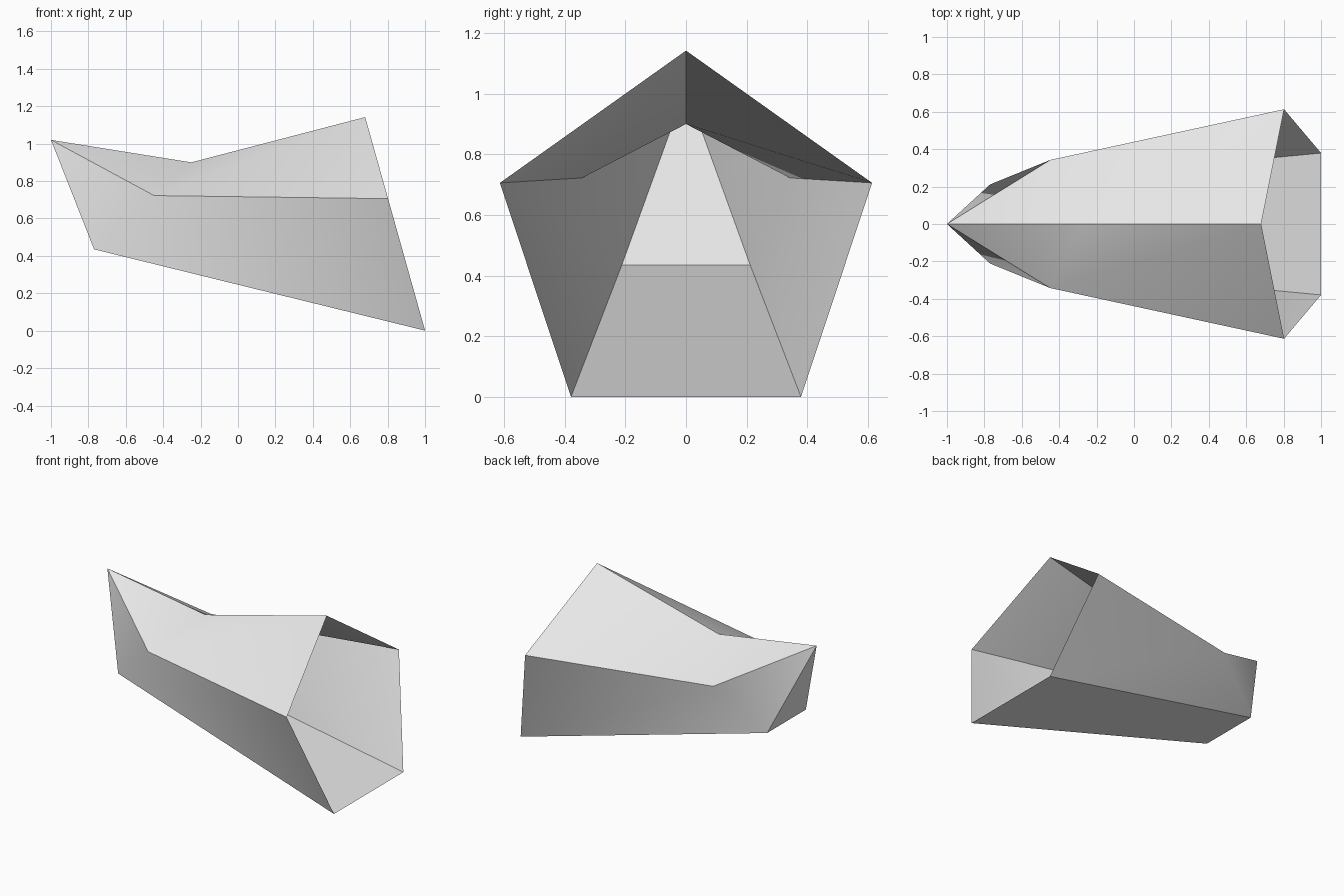
import bpy, bmesh, math

cube = bpy.data.objects.get("Cube")
if cube:
    bpy.data.objects.remove(cube, do_unlink=True)

SIDES = 5


def material(name, colour):
    mat = bpy.data.materials.new(name)
    mat.use_nodes = True
    mat.diffuse_color = colour
    mat.node_tree.nodes["Principled BSDF"].inputs["Base Color"].default_value = colour
    return mat


def tilted_ring(bm, centre, up, half_width):
    """Pentagon with its point along 'up' (x, z), running from the point towards -y."""
    ring = []
    for i in range(SIDES):
        a = math.tau * i / SIDES
        ring.append(bm.verts.new((centre[0] + up[0] * math.cos(a),
                                  -half_width * math.sin(a),
                                  centre[1] + up[1] * math.cos(a))))
    return ring


bm = bmesh.new()

# Large open mouth, small rear ring and the raised point behind it
mouth = tilted_ring(bm, (0.857, 0.511), (-0.177, 0.631), 0.645)
neck = tilted_ring(bm, (-0.537, 0.643), (0.287, 0.257), 0.36)
tip = bm.verts.new((-1.0, 0.0, 1.02))

for i in range(SIDES):
    j = (i + 1) % SIDES
    # Tapered wall, folded along one diagonal
    bm.faces.new((mouth[i], neck[i], neck[j]))
    bm.faces.new((mouth[i], neck[j], mouth[j]))
    # Pointed rear cap
    bm.faces.new((neck[i], tip, neck[j]))

bmesh.ops.recalc_face_normals(bm, faces=bm.faces[:])
# Open shell: make sure the roof faces upwards
bm.normal_update()
bm.faces.ensure_lookup_table()
if bm.faces[0].normal.z < 0:
    bmesh.ops.reverse_faces(bm, faces=bm.faces[:])

mesh = bpy.data.meshes.new("tapered_shell")
bm.to_mesh(mesh)
bm.free()
shell = bpy.data.objects.new("tapered_shell", mesh)
bpy.context.collection.objects.link(shell)
mesh.materials.append(material("light grey", (0.8, 0.8, 0.8, 1.0)))

# Soften the shallow folds, keep the main ridges sharp
bpy.ops.object.select_all(action='DESELECT')
shell.select_set(True)
bpy.context.view_layer.objects.active = shell
bpy.ops.object.shade_smooth_by_angle(angle=math.radians(30))
